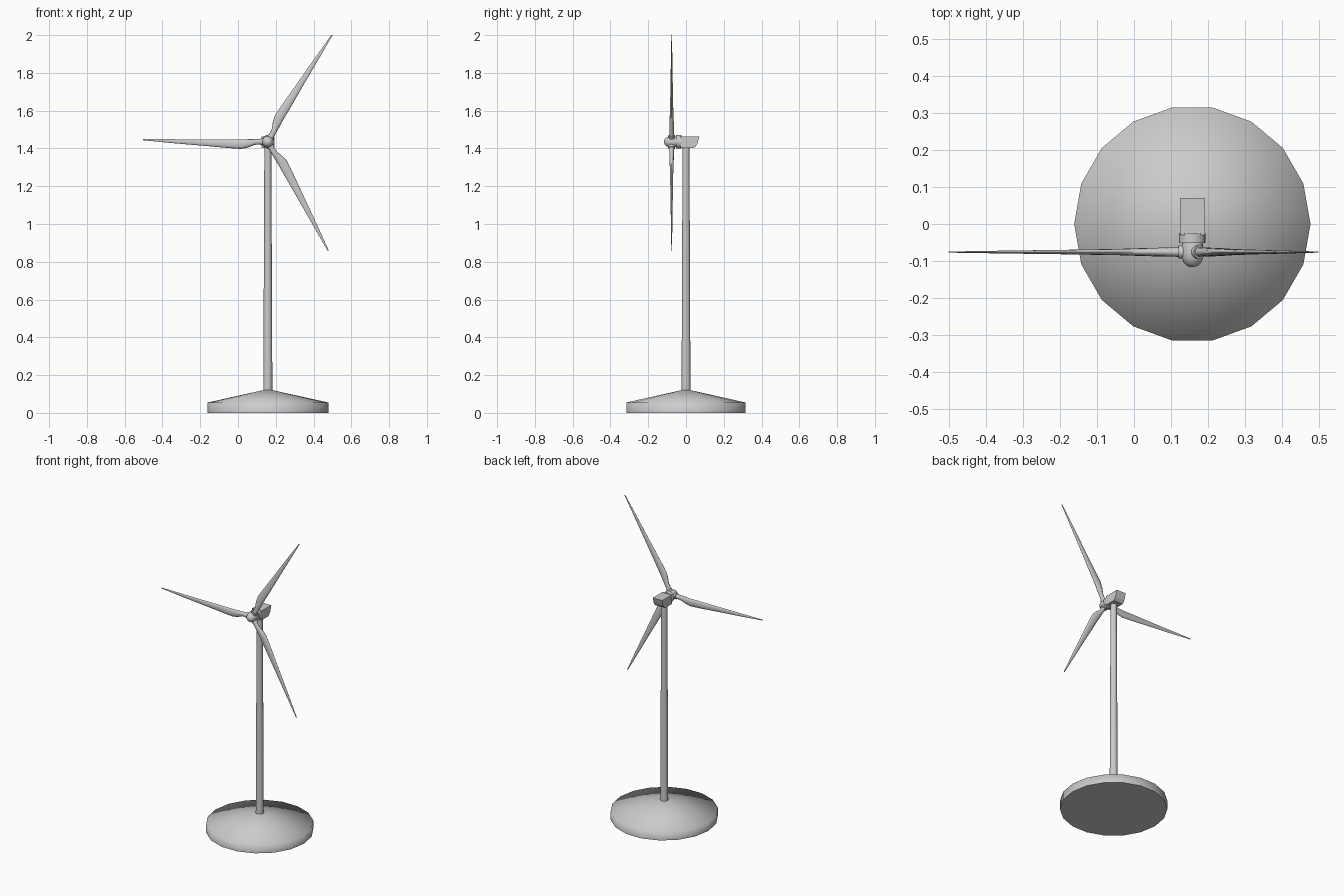
import bpy, bmesh
from math import cos, sin, pi, radians
from mathutils import Vector, Matrix

if "Cube" in bpy.data.objects:
    bpy.data.objects.remove(bpy.data.objects["Cube"])

CX = 0.158                      # tower axis in x
HUB = Vector((CX, -0.076, 1.435))


def finish(name, bm, angle):
    bmesh.ops.recalc_face_normals(bm, faces=bm.faces)
    me = bpy.data.meshes.new(name)
    bm.to_mesh(me)
    bm.free()
    ob = bpy.data.objects.new(name, me)
    bpy.context.collection.objects.link(ob)
    bpy.ops.object.select_all(action='DESELECT')
    ob.select_set(True)
    bpy.context.view_layer.objects.active = ob
    if angle:
        bpy.ops.object.shade_smooth_by_angle(angle=radians(angle))
    return ob


def skin(name, rings, angle):
    """Bridge a list of equal-length point rings and cap both ends."""
    bm = bmesh.new()
    loops = [[bm.verts.new(p) for p in ring] for ring in rings]
    n = len(loops[0])
    for a, b in zip(loops, loops[1:]):
        for i in range(n):
            j = (i + 1) % n
            bm.faces.new((a[i], a[j], b[j], b[i]))
    bm.faces.new(loops[0])
    bm.faces.new(loops[-1])
    return finish(name, bm, angle)


def lathe(name, profile, matrix, n=18, angle=40):
    """Turn (radius, height) pairs around the local z axis."""
    rings = [[matrix @ Vector((r * cos(2 * pi * i / n), r * sin(2 * pi * i / n), z))
              for i in range(n)] for r, z in profile]
    return skin(name, rings, angle)


# Base and tower
up = Matrix.Translation((CX, 0, 0))
lathe("base", [(0.32, 0), (0.32, 0.055), (0.026, 0.12)], up, angle=80)
lathe("tower", [(0.024, 0.11), (0.0185, 1.41)], up)

# Nacelle: side profile with a rounded lower rear corner
side = [(-0.03, 1.402), (0.04, 1.402), (0.052, 1.411), (0.06, 1.425),
        (0.071, 1.463), (-0.03, 1.463)]
skin("nacelle", [[(x, y, z) for y, z in side] for x in (CX - 0.034, CX + 0.034)], 30)

# Front collar and rounded hub, turned around the forward axis
fwd = Matrix.Translation((CX, 0, HUB.z)) @ Matrix.Rotation(pi / 2, 4, 'X')
lathe("collar", [(0.036, 0.024), (0.036, 0.052)], fwd)
lathe("hub", [(0.027, 0.045), (0.029, 0.06), (0.031, 0.078), (0.029, 0.092),
              (0.024, 0.104), (0.015, 0.113), (0.004, 0.117)], fwd, angle=60)

# Blade sections: distance from hub, trailing offset low/high, half thickness
SECTIONS = [(0.035, -0.014, 0.014, 0.013), (0.07, -0.013, 0.017, 0.012),
            (0.105, -0.012, 0.032, 0.0115), (0.14, -0.010, 0.040, 0.0105),
            (0.20, -0.010, 0.037, 0.0085), (0.35, -0.007, 0.026, 0.006),
            (0.50, -0.005, 0.016, 0.004), (0.66, -0.003, 0.003, 0.0015)]

for k in range(3):
    a = radians(59 + 120 * k)
    out = Vector((cos(a), 0, sin(a)))
    tan = Vector((-sin(a), 0, cos(a)))
    rings = []
    for r, lo, hi, th in SECTIONS:
        ring = []
        for i in range(12):
            t = 2 * pi * i / 12
            ring.append(HUB + out * r + tan * ((lo + hi) / 2 + (hi - lo) / 2 * cos(t))
                        + Vector((0, th * sin(t), 0)))
        rings.append(ring)
    skin(f"blade_{k + 1}", rings, 60)
    # Socket holding the blade root
    m = Matrix.Translation(HUB) @ out.to_track_quat('Z', 'Y').to_matrix().to_4x4()
    lathe(f"blade_socket_{k + 1}", [(0.018, 0.01), (0.018, 0.038)], m, n=16)
